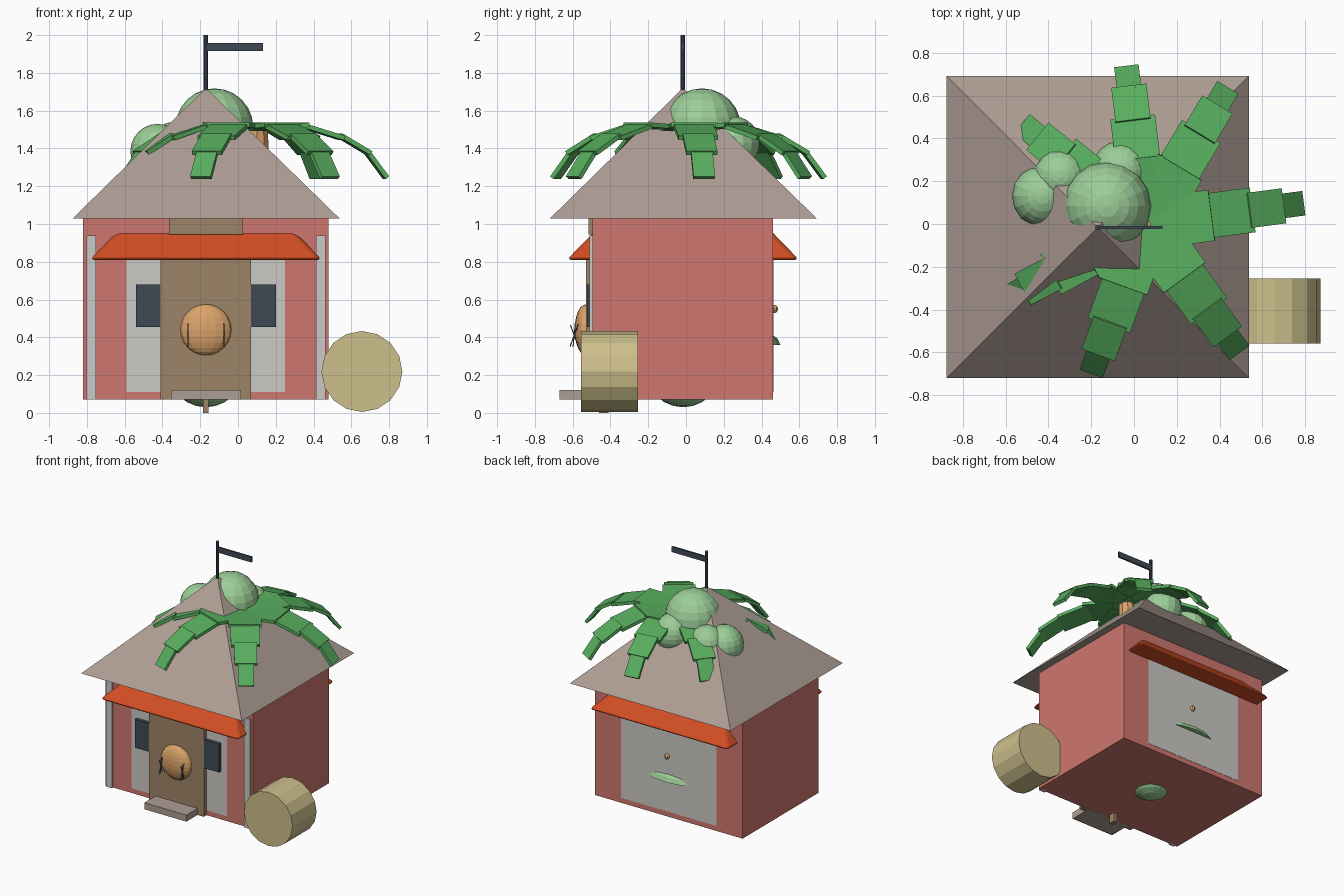
import bpy, bmesh, math
from mathutils import Vector, Matrix

if "Cube" in bpy.data.objects:
    bpy.data.objects.remove(bpy.data.objects["Cube"])


def mat(name, rgb):
    m = bpy.data.materials.new(name)
    lin = [(c / 255 / 12.92) if c < 11 else ((c / 255 + 0.055) / 1.055) ** 2.4 for c in rgb]
    m.diffuse_color = (*lin, 1)
    m.use_nodes = True
    m.node_tree.nodes["Principled BSDF"].inputs["Base Color"].default_value = m.diffuse_color
    return m


RED = mat("wall_red", (206, 119, 110))
TAUPE = mat("roof_taupe", (174, 157, 148))
ORANGE = mat("awning_orange", (210, 77, 36))
BROWN = mat("door_brown", (158, 133, 103))
GREY = mat("light_grey", (204, 202, 197))
DARK = mat("dark_slate", (62, 73, 85))
STRAW = mat("barrel_straw", (205, 191, 140))
LEAF = mat("leaf_green", (88, 174, 94))
PALE = mat("pale_green", (156, 206, 152))
AMBER = mat("ball_amber", (218, 163, 106))


def finish(name, bm, m):
    bmesh.ops.recalc_face_normals(bm, faces=bm.faces)
    me = bpy.data.meshes.new(name)
    bm.to_mesh(me)
    bm.free()
    me.materials.append(m)
    ob = bpy.data.objects.new(name, me)
    bpy.context.collection.objects.link(ob)
    return ob


def box(name, x, y, z, m):
    bm = bmesh.new()
    lo, hi = Vector((x[0], y[0], z[0])), Vector((x[1], y[1], z[1]))
    mt = Matrix.Translation((lo + hi) / 2) @ Matrix.Diagonal((*(hi - lo), 1))
    bmesh.ops.create_cube(bm, size=1, matrix=mt)
    return finish(name, bm, m)


def ball(name, c, r, m, seg=16, rings=12):
    bm = bmesh.new()
    mt = Matrix.Translation(c) @ Matrix.Diagonal((*r, 1))
    bmesh.ops.create_uvsphere(bm, u_segments=seg, v_segments=rings, radius=1, matrix=mt)
    return finish(name, bm, m)


def rod(name, a, b, r, m, seg=8, r2=None):
    a, b = Vector(a), Vector(b)
    d = b - a
    bm = bmesh.new()
    mt = Matrix.Translation((a + b) / 2) @ d.to_track_quat('Z', 'Y').to_matrix().to_4x4()
    bmesh.ops.create_cone(bm, cap_ends=True, segments=seg, radius1=r,
                          radius2=r if r2 is None else r2, depth=d.length, matrix=mt)
    return finish(name, bm, m)


def frustum(name, cx, cy, z0, z1, h0, h1, m):
    bm = bmesh.new()
    bmesh.ops.create_cube(bm, size=2)
    for v in bm.verts:
        h, z = (h0, z0) if v.co.z < 0 else (h1, z1)
        v.co = (cx + v.co.x * h, cy + v.co.y * h, z)
    return finish(name, bm, m)


CX, CY = -0.17, -0.016

# House body and pyramid roof
box("walls", (-0.82, 0.48), (-0.495, 0.46), (0.07, 1.03), RED)
bm = bmesh.new()
base = [bm.verts.new((x, y, 1.03)) for x, y in
        [(-0.875, -0.72), (0.537, -0.72), (0.537, 0.692), (-0.875, 0.692)]]
apex = bm.verts.new((CX, CY, 1.72))
bm.faces.new(base)
for i in range(4):
    bm.faces.new((base[i], base[(i + 1) % 4], apex))
finish("roof", bm, TAUPE)

# Flared awning passing through the house
awning = frustum("awning", CX, CY, 0.81, 0.975, 0.615, 0.455, ORANGE)
bev = awning.modifiers.new("round", 'BEVEL')
bev.width, bev.segments = 0.025, 3

# Front and back light panels
box("front_panel", (-0.59, 0.25), (-0.498, -0.48), (0.11, 0.83), GREY)
box("back_panel", (-0.59, 0.25), (0.45, 0.462), (0.11, 0.83), GREY)

# Door, sign, windows, step, corner posts
box("door", (-0.41, 0.07), (-0.53, -0.48), (0.07, 0.9), BROWN)
box("sign", (-0.365, 0.025), (-0.516, -0.45), (0.945, 1.03), BROWN)
for n, x in (("left", (-0.54, -0.405)), ("right", (0.065, 0.20))):
    box(n + "_window", x, (-0.525, -0.48), (0.455, 0.68), DARK)
for n, x in (("left", (-0.803, -0.752)), ("right", (0.412, 0.463))):
    box(n + "_post", x, (-0.511, -0.48), (0.07, 0.94), GREY)
box("step", (-0.355, 0.015), (-0.67, -0.49), (0.07, 0.122), TAUPE)
box("peg", (-0.185, -0.155), (-0.46, -0.41), (0.0, 0.08), BROWN)

# Door ornament with thin whiskers
ball("door_ball", (-0.17, -0.53, 0.44), (0.135, 0.06, 0.135), AMBER)
for x in (-0.265, -0.075):
    for i, (dy, dz) in enumerate([(0.022, 0.06), (-0.02, 0.055), (0.006, 0.062)]):
        rod("whisker", (x, -0.592 - dy, 0.41 - dz), (x, -0.592 + dy, 0.41 + dz), 0.003, DARK, 5)

# Barrel lying on its side
rod("barrel", (0.656, -0.557, 0.219), (0.656, -0.255, 0.219), 0.214, STRAW, 16)

# Flagpole and flag
rod("flagpole", (CX, CY, 1.5), (CX, CY, 2.0), 0.012, DARK, 8)
box("flag", (CX, 0.132), (CY - 0.007, CY + 0.007), (1.915, 1.958), DARK)

# Foliage balls on the roof and one bulging through the floor
for n, c, r in (("top_foliage", (-0.125, 0.085, 1.512), 0.206),
                ("left_foliage", (-0.425, 0.13, 1.385), 0.145),
                ("middle_foliage", (-0.34, 0.22, 1.41), 0.13),
                ("back_foliage", (-0.06, 0.25, 1.43), 0.14),
                ("floor_foliage", (-0.17, -0.015, 0.23), 0.2)):
    ball(n, c, (r, r, r), PALE)

# Back wall leaf dome and knob
dome = ball("back_leaf", (-0.17, 0.05, 0.36), (0.45, 0.45, 0.13), PALE, 24, 12)
bm = bmesh.new()
bm.from_mesh(dome.data)
cut = bmesh.ops.bisect_plane(bm, geom=bm.verts[:] + bm.edges[:] + bm.faces[:], dist=0.001,
                             plane_co=(0, 0, 0.36), plane_no=(0, 0, -1), clear_outer=True)
bmesh.ops.holes_fill(bm, edges=[e for e in bm.edges if e.is_boundary])
bmesh.ops.recalc_face_normals(bm, faces=bm.faces)
bm.to_mesh(dome.data)
bm.free()
ball("back_knob", (-0.16, 0.465, 0.55), (0.02, 0.022, 0.022), AMBER, 8, 6)

# Palm trunk and drooping fronds: (r0, z0, r1, z1, width)
rod("palm_trunk", (0.10, 0.06, 1.1), (0.10, 0.04, 1.51), 0.08, AMBER, 10, 0.06)
SEGMENTS = [(0.02, 1.505, 0.31, 1.525, 0.24), (0.29, 1.52, 0.50, 1.455, 0.21),
            (0.485, 1.47, 0.645, 1.375, 0.165), (0.63, 1.385, 0.735, 1.245, 0.115)]
for k, deg in enumerate((7.5, 59, 97, 141, 208, 250, 306)):
    bm = bmesh.new()
    for r0, z0, r1, z1, w in SEGMENTS:
        d = Vector((r1 - r0, 0, z1 - z0))
        mt = (Matrix.Translation((0.055, 0, 0)) @ Matrix.Rotation(math.radians(deg), 4, 'Z')
              @ Matrix.Translation(((r0 + r1) / 2, 0, (z0 + z1) / 2))
              @ Matrix.Rotation(math.atan2(-d.z, d.x), 4, 'Y')
              @ Matrix.Diagonal((d.length, w, 0.024, 1)))
        bmesh.ops.create_cube(bm, size=1, matrix=mt)
    finish("palm_frond_%d" % (k + 1), bm, LEAF)
